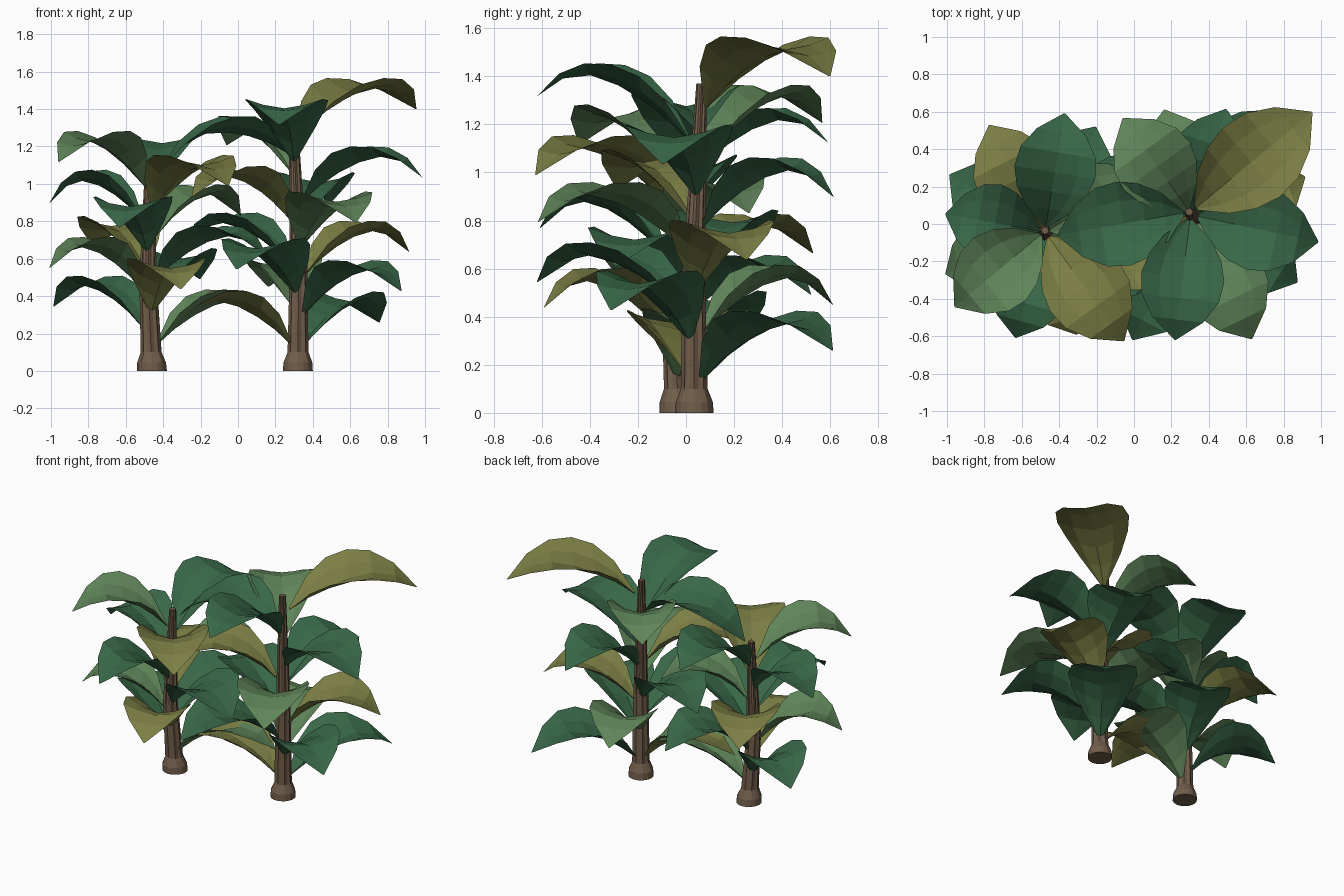
import bpy, math
from mathutils import Vector

if "Cube" in bpy.data.objects:
    bpy.data.objects.remove(bpy.data.objects["Cube"])


def material(name, rgb):
    m = bpy.data.materials.new(name)
    m.diffuse_color = (*rgb, 1)
    m.use_nodes = True
    m.node_tree.nodes["Principled BSDF"].inputs["Base Color"].default_value = m.diffuse_color
    return m


MATS = {
    "green": material("deep green", (0.040, 0.136, 0.065)),
    "olive": material("olive", (0.200, 0.212, 0.058)),
    "pale": material("pale green", (0.115, 0.235, 0.100)),
    "brown": material("bark brown", (0.165, 0.110, 0.068)),
}


def add_mesh(name, verts, faces, mat):
    me = bpy.data.meshes.new(name)
    me.from_pydata(verts, [], faces)
    me.materials.append(MATS[mat])
    me.update()
    ob = bpy.data.objects.new(name, me)
    bpy.context.collection.objects.link(ob)
    return ob


# leaf stations: (distance along, midrib height, half width, edge rise)
LEAF = [(0.05, 0.01, 0.015, 0.01), (0.19, 0.095, 0.125, 0.085),
        (0.34, 0.165, 0.19, 0.105), (0.5, 0.22, 0.22, 0.085),
        (0.67, 0.25, 0.205, 0.05), (0.84, 0.225, 0.135, 0.02),
        (1.0, 0.14, 0.004, 0.0)]


def leaf(name, origin, azimuth, length, mat, slope=0.0):
    a = math.radians(azimuth)
    out = Vector((math.cos(a), math.sin(a), 0))
    side = Vector((-out.y, out.x, 0))
    wide = 1 + 0.3 * (length / 0.65 - 1)
    verts, faces = [], []
    for s, z, w, lift in LEAF:
        for t in (-1, -0.55, 0, 0.55, 1):
            p = origin + out * (s * length) + side * (t * w * wide)
            p.z += z + slope * s + lift * abs(t) ** 1.6
            verts.append(p)
    for i in range(len(LEAF) - 1):
        for j in range(4):
            k = i * 5 + j
            faces.append((k, k + 5, k + 6, k + 1))
    return add_mesh(name, verts, faces, mat)


def on_path(path, z):
    # point on the bent trunk axis at a height
    for p, q in zip(path, path[1:]):
        if z <= q.z or q is path[-1]:
            return p.lerp(q, (z - p.z) / (q.z - p.z))


def trunk(name, path, sides=16):
    # flared foot, then a fluted stem tapering to the top
    h = path[-1].z
    rings = [(0, 0.080, 0), (0.045, 0.077, 0), (0.10, 0.056, 0.12),
             (0.42 * h, 0.047, 0.2), (0.7 * h, 0.036, 0.2), (h, 0.022, 0.2)]
    verts, faces = [], []
    for z, r, flute in rings:
        c = on_path(path, z)
        for i in range(sides):
            a = 2 * math.pi * i / sides
            rr = r * (1 - flute * (i % 2))
            verts.append((c.x + rr * math.cos(a), c.y + rr * math.sin(a), z))
    for k in range(len(rings) - 1):
        for i in range(sides):
            j = (i + 1) % sides
            faces.append((k * sides + i, k * sides + j,
                          (k + 1) * sides + j, (k + 1) * sides + i))
    faces.append(tuple(reversed(range(sides))))
    last = (len(rings) - 1) * sides
    faces.append(tuple(range(last, last + sides)))
    add_mesh(name, verts, faces, "brown")


def plant(label, path, first_azimuth, z0, step, colours, lengths, tweaks):
    path = [Vector(p) for p in path]
    trunk(label + "_trunk", path)
    # leaves spiral up the trunk by the golden angle; tweaks: turn, lift, slope
    for i, length in enumerate(lengths):
        turn, lift, slope = tweaks.get(i, (0, 0, 0))
        z = max(z0 + i * step, 0.10)
        o = on_path(path, z) + Vector((0, 0, lift))
        leaf(f"{label}_leaf_{i + 1}", o, first_azimuth + 137.5 * i, length,
             colours[i % 4], slope) if not turn else \
            leaf(f"{label}_leaf_{i + 1}", o, first_azimuth + 137.5 * i + turn,
                 length, colours[i % 4], slope)


plant("left_plant",
      [(-0.46, -0.03, 0), (-0.48, -0.055, 0.45), (-0.475, -0.035, 1.11)],
      12, 0.13, 0.074, ("pale", "green", "olive", "green"),
      (0.69, 0.60, 0.57, 0.63, 0.57, 0.68, 0.65, 0.58, 0.58, 0.54, 0.72,
       0.64, 0.63),
      {2: (0, 0.02, 0), 4: (0, -0.015, 0), 5: (0, -0.03, 0),
       6: (0, -0.05, 0), 7: (0, -0.02, 0), 8: (0, -0.03, 0),
       9: (0, -0.01, -0.03), 10: (-1, -0.02, 0), 11: (-4, -0.01, 0.05),
       12: (-2, -0.04, 0)})

plant("right_plant",
      [(0.32, 0.035, 0), (0.325, 0.03, 0.55), (0.295, 0.065, 1.37)],
      53, 0.03, 0.0935, ("green", "olive", "green", "pale"),
      (0.72, 0.65, 0.65, 0.60, 0.73, 0.63, 0.65, 0.72, 0.60, 0.65, 0.69,
       0.63, 0.68, 0.845),
      {0: (0, 0.02, 0), 2: (0, 0.07, 0), 6: (0, -0.05, 0),
       7: (0, -0.03, 0), 8: (0, -0.02, 0), 9: (0, -0.08, 0),
       10: (0, -0.07, 0), 11: (0, -0.01, 0.02), 12: (0, -0.045, 0.07),
       13: (-1, 0.015, 0)})

# lower, drooping leaf near the top of the taller plant
leaf("right_plant_leaf_15", Vector((0.30, 0.065, 1.165)), 190, 0.72, "green", -0.22)
